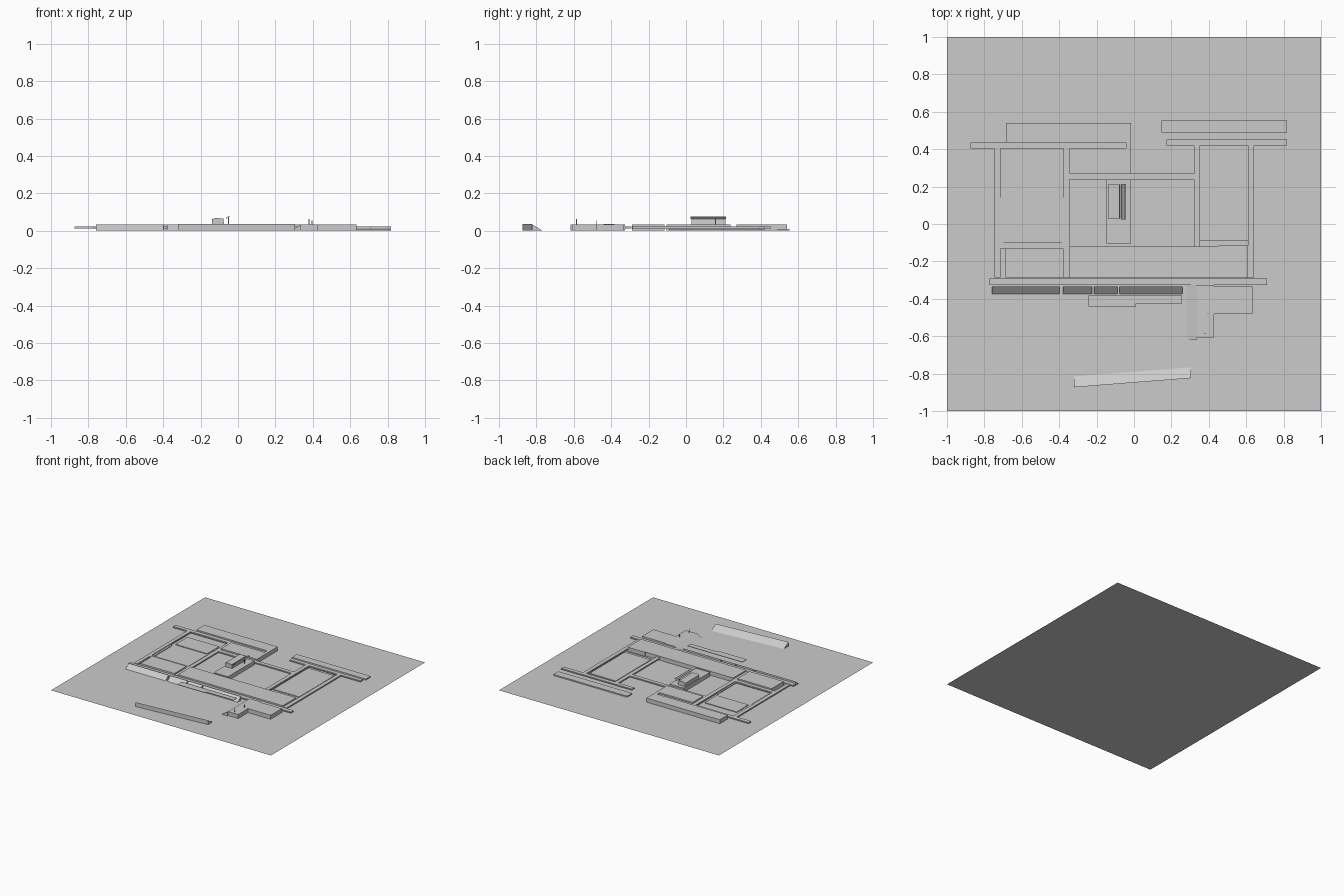
import bpy, bmesh

TOP = 0.033   # height of the tall masses
LOW = 0.010   # height of the low plates


def mesh_object(name, bm):
    me = bpy.data.meshes.new(name)
    bm.to_mesh(me)
    bm.free()
    ob = bpy.data.objects.new(name, me)
    bpy.context.collection.objects.link(ob)
    return ob


def box(name, x0, x1, y0, y1, z0=0.0, z1=TOP):
    bm = bmesh.new()
    bmesh.ops.create_cube(bm, size=1)
    for v in bm.verts:
        v.co = (x0 if v.co.x < 0 else x1,
                y0 if v.co.y < 0 else y1,
                z0 if v.co.z < 0 else z1)
    return mesh_object(name, bm)


def loft(name, ring_a, ring_b, closed=True):
    """Joins two matching outlines; a closed one gets end caps."""
    bm = bmesh.new()
    a = [bm.verts.new(p) for p in ring_a]
    b = [bm.verts.new(p) for p in ring_b]
    n = len(a)
    for i in range(n if closed else n - 1):
        j = (i + 1) % n
        bm.faces.new((a[i], a[j], b[j], b[i]))
    if closed:
        bm.faces.new(a)
        bm.faces.new(b)
        bmesh.ops.recalc_face_normals(bm, faces=bm.faces)
    return mesh_object(name, bm)


# Site ground: single flat sheet
bm = bmesh.new()
bmesh.ops.create_grid(bm, x_segments=1, y_segments=1, size=1)
mesh_object("site_ground", bm)

# Tall building masses
for name, *r in [
    ("rear_wing", -0.685, -0.017, 0.437, 0.54),
    ("rear_room", -0.344, -0.044, 0.27, 0.405),
    ("rear_room_end", -0.044, -0.017, 0.27, 0.437),
    ("centre_block", -0.146, -0.017, -0.105, 0.238),
    ("front_hall", -0.344, 0.452, -0.29, -0.12),
    ("front_hall_end", 0.452, 0.61, -0.29, -0.115),
    ("left_front_room", -0.687, -0.376, -0.287, -0.13),
    ("front_deck", 0.336, 0.427, -0.608, -0.327),
    ("side_deck", 0.427, 0.633, -0.48, -0.335),
]:
    box(name, *r)

# Low courtyard plates
for name, x0, x1, y0, y1, z in [
    ("left_rear_court", -0.714, -0.376, 0.169, 0.405, LOW),
    ("left_rear_lawn", -0.687, -0.398, 0.169, 0.324, 0.016),
    ("left_middle_court", -0.714, -0.376, -0.10, 0.169, LOW),
    ("left_middle_edge", -0.714, -0.698, -0.10, 0.142, 0.016),
    ("right_middle_edge", -0.388, -0.376, -0.10, 0.142, 0.016),
    ("right_court", 0.352, 0.61, -0.09, 0.42, LOW),
    ("right_lawn", 0.363, 0.60, -0.062, 0.394, 0.016),
    ("rear_right_terrace", 0.148, 0.818, 0.49, 0.554, LOW),
]:
    box(name, x0, x1, y0, y1, 0, z)

# Walkways held slightly above the ground
for i, r in enumerate([
    (-0.875, -0.017, 0.405, 0.437),
    (0.175, 0.818, 0.42, 0.453),
    (-0.745, -0.714, -0.287, 0.405),
    (-0.376, -0.344, -0.287, 0.405),
    (0.32, 0.352, -0.12, 0.42),
    (0.61, 0.642, -0.287, 0.42),
    (-0.344, 0.32, 0.238, 0.27),
    (-0.714, -0.376, -0.13, -0.10),
    (-0.773, 0.711, -0.327, -0.292),
]):
    box(f"walkway_{i + 1}", *r, 0.012, 0.022)

# Sloped bank along the front, broken by three narrow gaps
for i, (x0, x1) in enumerate([(-0.76, -0.397), (-0.38, -0.225),
                              (-0.215, -0.087), (-0.077, 0.26)]):
    ring = [(-0.375, 0), (-0.335, TOP), (-0.335, 0)]
    loft(f"front_bank_{i + 1}", [(x0, y, z) for y, z in ring],
         [(x1, y, z) for y, z in ring])

# Thin canopies in front of the bank
box("canopy_left", -0.243, 0.01, -0.44, -0.383, TOP, 0.037)
box("canopy_right", 0.01, 0.256, -0.426, -0.383, TOP, 0.037)

# Ramp beside the front deck
ring = [(0.284, 0), (0.336, TOP), (0.336, 0)]
loft("deck_ramp", [(x, -0.617, z) for x, z in ring],
     [(x, -0.327, z) for x, z in ring])

# Slanted wedge-shaped berm standing apart at the front
loft("front_berm",
     [(-0.32, -0.873, 0), (-0.32, -0.873, 0.035), (-0.32, -0.815, 0)],
     [(0.306, -0.824, 0), (0.306, -0.824, 0.035), (0.306, -0.766, 0)])

# Roof lantern with a pitched top and curved hood
ring = [(-0.14, TOP), (-0.14, 0.061), (-0.12, 0.069), (-0.078, 0.064), (-0.075, TOP)]
loft("roof_lantern", [(x, 0.03, z) for x, z in ring],
     [(x, 0.21, z) for x, z in ring])
ring = [(-0.066, 0.062), (-0.06, 0.073), (-0.05, 0.077), (-0.042, 0.074),
        (-0.042, 0.072), (-0.05, 0.075), (-0.058, 0.071), (-0.064, 0.062)]
loft("lantern_hood", [(x, 0.025, z) for x, z in ring],
     [(x, 0.215, z) for x, z in ring])
box("hood_support", -0.053, -0.049, 0.155, 0.16, TOP, 0.075)

# Slim posts on the front deck
for i, (x, y, z) in enumerate([(0.38, -0.585, 0.064), (0.395, -0.48, 0.056)]):
    box(f"deck_post_{i + 1}", x - 0.002, x + 0.002, y - 0.002, y + 0.002, TOP, z)
